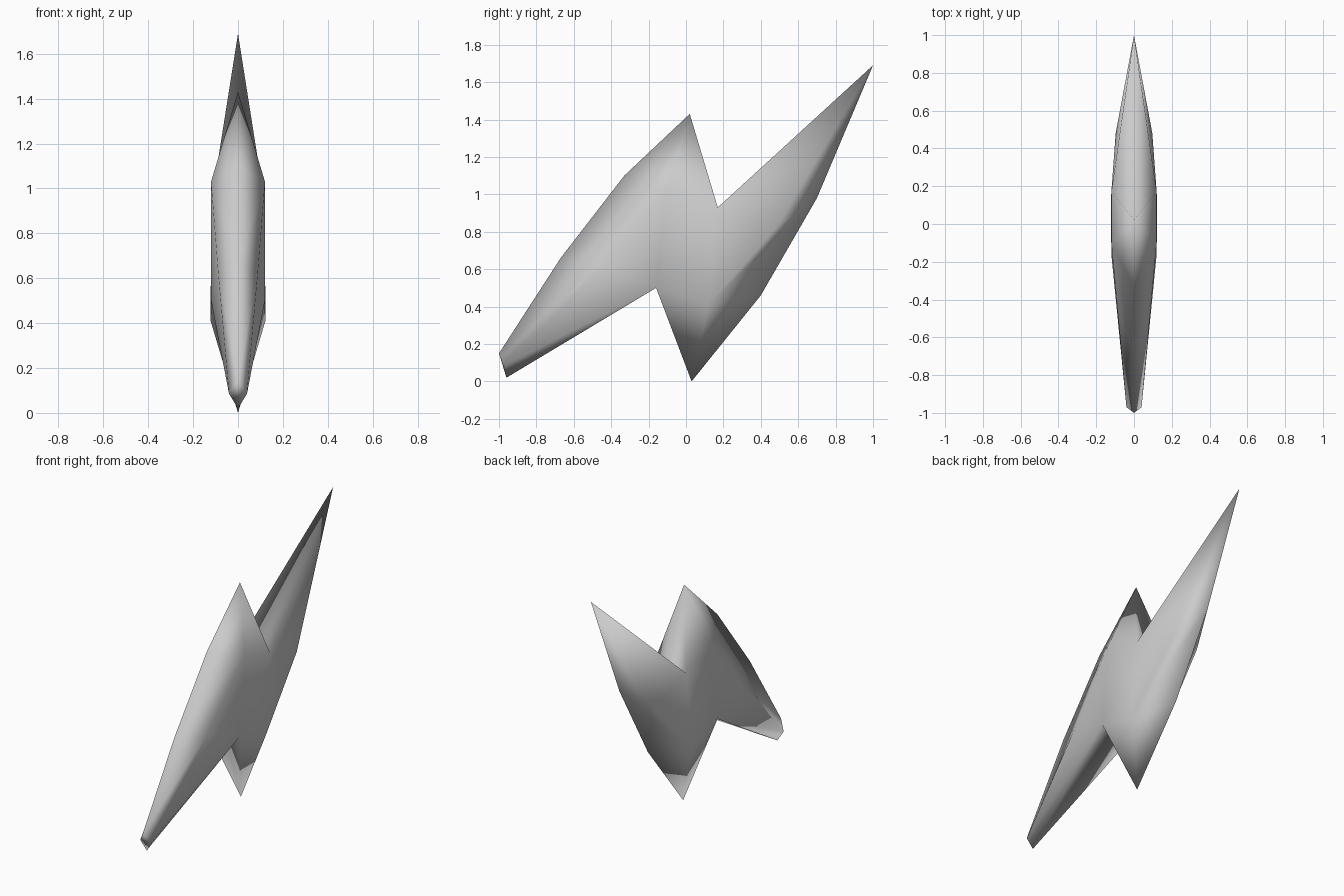
import bpy, bmesh

cube = bpy.data.objects.get("Cube")
if cube:
    bpy.data.objects.remove(cube, do_unlink=True)

# Half of the bolt: centre-line points (x = 0) and flank points on the +x side
points = {
    # front blade ridge, nose to peak
    "nose_top": (0, -1, .15), "ridge_low": (0, -.67, .66),
    "ridge_high": (0, -.33, 1.1), "peak": (0, .02, 1.43),
    # rear blade keel, tip to tooth
    "tip": (0, 1, 1.69), "keel_high": (0, .70, .98),
    "keel_low": (0, .40, .46), "tooth": (0, .03, 0),
    # nose underside and notch centres
    "nose_under": (0, -.96, .02), "front_notch": (0, -.16, .5),
    "rear_notch": (0, .17, .93),
    # flank
    "nose_side": (.04, -.97, .085), "front_root": (.12, -.16, .5),
    "rear_root": (.12, .17, .93), "front_flank": (.088, -.45, .62),
    "upper_flank": (.12, -.1, 1.03), "lower_flank": (.122, .12, .41),
    "rear_flank": (.097, .48, .82),
}
faces = [
    # front blade
    "nose_top ridge_low front_flank nose_side",
    "ridge_low ridge_high upper_flank front_flank",
    "ridge_high peak upper_flank",
    "peak rear_root upper_flank",
    "nose_side front_flank front_root",
    "front_flank upper_flank front_root",
    # middle
    "upper_flank rear_root front_root",
    "front_root rear_root lower_flank",
    # rear blade
    "front_root lower_flank tooth",
    "rear_root rear_flank lower_flank",
    "rear_root tip rear_flank",
    "tip keel_high rear_flank",
    "keel_high keel_low lower_flank rear_flank",
    "keel_low tooth lower_flank",
    # nose cap, underside and notch walls
    "nose_top nose_side nose_under",
    "nose_under nose_side front_root front_notch",
    "front_notch front_root tooth",
    "rear_notch rear_root peak",
    "rear_notch rear_root tip",
]

bm = bmesh.new()
verts = {name: bm.verts.new(co) for name, co in points.items()}
for face in faces:
    bm.faces.new([verts[n] for n in face.split()])

# Mirror to the other side and weld along the centre
copy = bmesh.ops.duplicate(bm, geom=bm.verts[:] + bm.edges[:] + bm.faces[:])["geom"]
for v in copy:
    if isinstance(v, bmesh.types.BMVert):
        v.co.x = -v.co.x
bmesh.ops.remove_doubles(bm, verts=bm.verts[:], dist=.0001)
bmesh.ops.recalc_face_normals(bm, faces=bm.faces[:])
for f in bm.faces:
    f.smooth = True

mesh = bpy.data.meshes.new("lightning_bolt")
bm.to_mesh(mesh)
bm.free()
bolt = bpy.data.objects.new("lightning_bolt", mesh)
bpy.context.collection.objects.link(bolt)

# Single grey material
grey = bpy.data.materials.new("light_grey")
grey.use_nodes = True
colour = (.6, .6, .6, 1)
grey.diffuse_color = colour
grey.node_tree.nodes["Principled BSDF"].inputs["Base Color"].default_value = colour
mesh.materials.append(grey)
